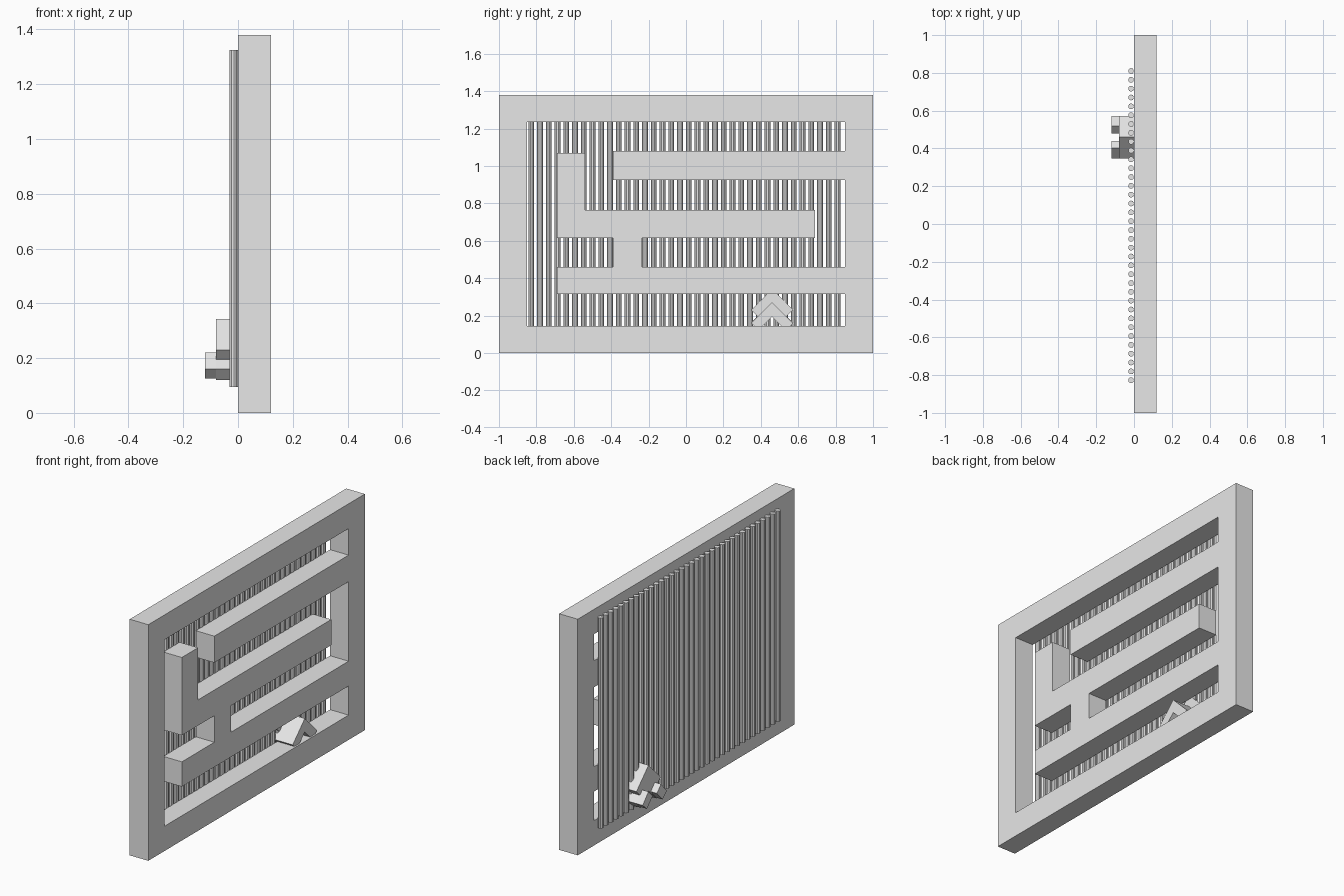
import bpy, bmesh, math

if "Cube" in bpy.data.objects:
    bpy.data.objects.remove(bpy.data.objects["Cube"])

grey = bpy.data.materials.new("light_grey")
grey.diffuse_color = (0.8, 0.8, 0.8, 1)
grey.use_nodes = True
grey.node_tree.nodes["Principled BSDF"].inputs["Base Color"].default_value = grey.diffuse_color


def finish(bm, name):
    bmesh.ops.recalc_face_normals(bm, faces=bm.faces[:])
    me = bpy.data.meshes.new(name)
    bm.to_mesh(me)
    bm.free()
    me.materials.append(grey)
    ob = bpy.data.objects.new(name, me)
    bpy.context.collection.objects.link(ob)
    return ob


def slab(name, loops, x0, x1):
    """Extrude (y, z) outlines along x; later loops are holes."""
    bm = bmesh.new()
    for pts in loops:
        vs = [bm.verts.new((x0, y, z)) for y, z in pts]
        for i, v in enumerate(vs):
            bm.edges.new((v, vs[(i + 1) % len(vs)]))
    bmesh.ops.triangle_fill(bm, edges=bm.edges[:], use_beauty=True)
    ext = bmesh.ops.extrude_face_region(bm, geom=bm.faces[:], use_keep_orig=True)
    for v in ext["geom"]:
        if isinstance(v, bmesh.types.BMVert):
            v.co.x = x1
    return finish(bm, name)


# Frame with one winding opening that leaves the inner bars
outer = [(-1, 0), (1, 0), (1, 1.38), (-1, 1.38)]
opening = [(-.85, .145), (.85, .145), (.85, .315), (-.69, .315), (-.69, .46),
           (-.39, .46), (-.39, .615), (-.69, .615), (-.69, 1.07), (-.54, 1.07),
           (-.54, .765), (.69, .765), (.69, .615), (-.235, .615), (-.235, .46),
           (.85, .46), (.85, .925), (-.39, .925), (-.39, 1.08), (.85, 1.08),
           (.85, 1.235), (-.85, 1.235)]
slab("maze_frame", [outer, opening], 0, .12)

# Row of thin vertical rods behind the frame
COUNT = 36
bm = bmesh.new()
for i in range(COUNT):
    y = -.827 + i * (.81 + .827) / (COUNT - 1)
    made = bmesh.ops.create_cone(bm, cap_ends=True, segments=10, radius1=.0155,
                                 radius2=.0155, depth=1.23)
    bmesh.ops.translate(bm, verts=made["verts"], vec=(-.0155, y, .71))
finish(bm, "back_rods")

# Sliding latch: two nested chevrons and two feet
CY = .46


def chevron(name, apex, half, thick, x0, x1):
    d = thick / math.sqrt(2)
    right = [(half, apex - half), (half - d, apex - half - d)]
    pts = [(0, apex)] + right + [(0, apex - 2 * d)]
    pts += [(-y, z) for y, z in reversed(right)]
    return slab(name, [[(CY + y, z) for y, z in pts]], x0, x1)


chevron("upper_chevron", .342, .112, .05, -.08, 0)
chevron("lower_chevron", .272, .112, .056, -.08, .11)
for side, label in ((-1, "left"), (1, "right")):
    foot = [(.112, .16), (.072, .125), (.02, .18), (.058, .22)]
    slab(label + "_foot", [[(CY + side * y, z) for y, z in foot]], -.12, -.08)
